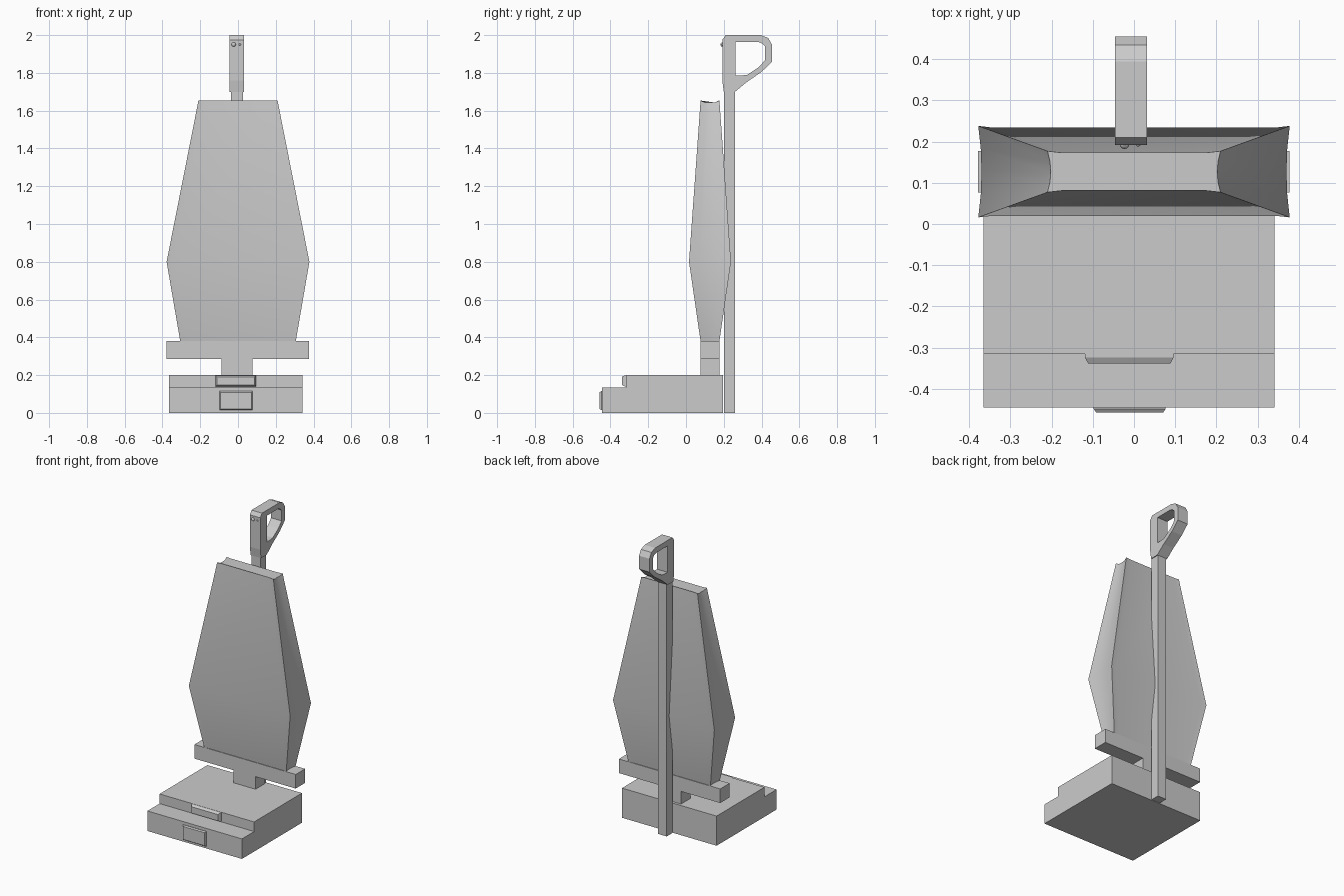
import bpy, bmesh, math
from mathutils import Matrix

cube = bpy.data.objects.get("Cube")
if cube:
    bpy.data.objects.remove(cube, do_unlink=True)

GREY = (0.6, 0.6, 0.6, 1)
grey = bpy.data.materials.new("plain grey")
grey.use_nodes = True
grey.diffuse_color = GREY
grey.node_tree.nodes["Principled BSDF"].inputs["Base Color"].default_value = GREY


def finish(name, bm, smooth=None):
    bmesh.ops.recalc_face_normals(bm, faces=bm.faces[:])
    me = bpy.data.meshes.new(name)
    bm.to_mesh(me)
    bm.free()
    ob = bpy.data.objects.new(name, me)
    bpy.context.collection.objects.link(ob)
    me.materials.append(grey)
    if smooth:
        bpy.ops.object.select_all(action='DESELECT')
        ob.select_set(True)
        bpy.context.view_layer.objects.active = ob
        bpy.ops.object.shade_smooth_by_angle(angle=math.radians(smooth))
    return ob


def loft(name, rings, smooth=None, caps=True):
    """Skin a stack of equal-length closed rings."""
    bm = bmesh.new()
    rows = [[bm.verts.new(p) for p in ring] for ring in rings]
    n = len(rows[0])
    for a, b in zip(rows, rows[1:]):
        for i in range(n):
            j = (i + 1) % n
            bm.faces.new((a[i], a[j], b[j], b[i]))
    if caps:
        bm.faces.new(rows[0])
        bm.faces.new(rows[-1])
    else:
        for i in range(n):
            j = (i + 1) % n
            bm.faces.new((rows[-1][i], rows[-1][j], rows[0][j], rows[0][i]))
    return finish(name, bm, smooth)


def side_profile(name, pts, x0, x1):
    """Extrude a (y, z) outline across x."""
    return loft(name, [[(x, y, z) for y, z in pts] for x in (x0, x1)])


def box(name, x0, x1, y0, y1, z0, z1):
    return side_profile(name, [(y0, z0), (y1, z0), (y1, z1), (y0, z1)], x0, x1)


def front_plate(name, x0, x1, y0, y1, z0, z1, inset):
    """Raised plate on a front face, with its front edge drawn in."""
    def ring(y, d):
        return [(x0 + d, y, z0 + d), (x1 - d, y, z0 + d),
                (x1 - d, y, z1 - d), (x0 + d, y, z1 - d)]
    return loft(name, [ring(y1, 0), ring((y0 + y1) / 2, 0), ring(y0, inset)])


# Stepped floor head with its latch and release tab
side_profile("floor_head", [(-0.445, 0), (0.195, 0), (0.195, 0.2),
                            (-0.315, 0.2), (-0.315, 0.135), (-0.445, 0.135)],
             -0.365, 0.341)
front_plate("front_latch", -0.098, 0.077, -0.457, -0.44, 0.015, 0.115, 0.006)
front_plate("release_tab", -0.119, 0.096, -0.339, -0.31, 0.14, 0.199, 0.008)

# Neck and cross bar carrying the bag
box("neck", -0.087, 0.077, 0.077, 0.177, 0.2, 0.29)


def bar_ring(x):
    return [(x, 0.077, 0.285), (x, 0.177, 0.285), (x, 0.177, 0.38), (x, 0.077, 0.38)]


bar = loft("cross_bar", [bar_ring(-0.379), bar_ring(0.377)])


# Hexagonal bag: bulging at one third height, with dished side walls
def bag_ring(z, half, depth, x_in=0.035):
    c = 0.127
    quarter = [(half, depth), (half - x_in, depth - 0.004)]
    front = [(-half, c - depth), (-half + x_in, c - depth + 0.004),
             (half - x_in, c - depth + 0.004), (half, c - depth)]
    right = [(half - 0.006, c - depth * 0.5), (half - 0.008, c), (half - 0.006, c + depth * 0.5)]
    back = [(-x, 2 * c - y) for x, y in front]
    left = [(-x, 2 * c - y) for x, y in right]
    return [(x, y, z) for x, y in front + right + back + left]


bag = loft("dust_bag", [bag_ring(0.38, 0.306, 0.05), bag_ring(0.8, 0.378, 0.111),
                        bag_ring(1.61, 0.218, 0.053), bag_ring(1.653, 0.21, 0.05)], 40)
# Sink the middle of the bag's top edge
for v in bag.data.vertices:
    if v.co.z > 1.64 and abs(v.co.y - 0.127) < 0.03:
        v.co.z -= 0.01

# Upright pole
box("pole", -0.038, 0.027, 0.2, 0.26, 0, 1.76)

# Looped grip: matching outer and inner outlines joined into a frame
outer = [(0.192, 1.76), (0.192, 1.975), (0.21, 2.0), (0.395, 2.0), (0.435, 1.985),
         (0.455, 1.95), (0.455, 1.86), (0.4, 1.805), (0.32, 1.75), (0.26, 1.7), (0.2, 1.7)]
inner = [(0.262, 1.79), (0.262, 1.94), (0.262, 1.963), (0.385, 1.963), (0.405, 1.955),
         (0.419, 1.94), (0.419, 1.868), (0.385, 1.83), (0.325, 1.79), (0.29, 1.786), (0.262, 1.785)]
X0, X1 = -0.046, 0.032
loft("grip", [[(x, y, z) for y, z in pts]
              for x, pts in ((X0, outer), (X1, outer), (X1, inner), (X0, inner))], caps=False)

# Two small buttons on the grip's front
for name, x, r in (("large_button", -0.023, 0.012), ("small_button", 0.01, 0.006)):
    bm = bmesh.new()
    bmesh.ops.create_uvsphere(bm, u_segments=12, v_segments=8, radius=r,
                              matrix=Matrix.Translation((x, 0.194, 1.95)))
    finish(name, bm, 60)
